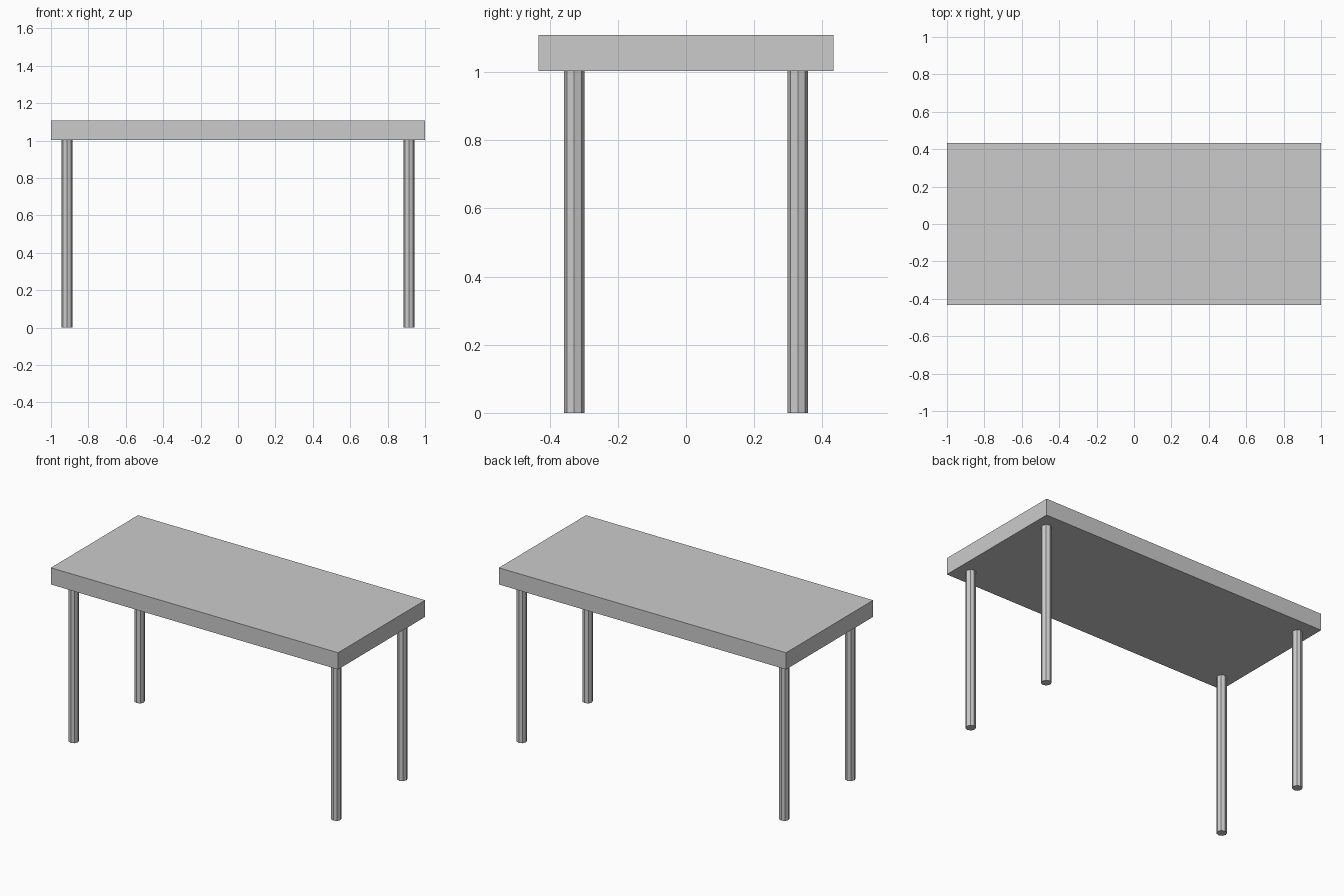
import bpy

# Remove the default cube
cube = bpy.data.objects.get("Cube")
if cube:
    bpy.data.objects.remove(cube, do_unlink=True)

WIDTH, DEPTH, HEIGHT = 2.0, 0.866, 1.108
LEG_HEIGHT, LEG_RADIUS = 1.003, 0.03
LEG_X, LEG_Y = 0.914, 0.328

# Single grey material
grey = bpy.data.materials.new("plain_grey")
grey.use_nodes = True
colour = (0.6, 0.6, 0.6, 1)
grey.diffuse_color = colour
grey.node_tree.nodes["Principled BSDF"].inputs["Base Color"].default_value = colour


def finish(name):
    obj = bpy.context.object
    obj.name = name
    obj.data.materials.append(grey)
    return obj


# Slab top
bpy.ops.mesh.primitive_cube_add(size=1, location=(0, 0, (HEIGHT + LEG_HEIGHT) / 2))
top = finish("table_top")
top.scale = (WIDTH, DEPTH, HEIGHT - LEG_HEIGHT)
bpy.ops.object.transform_apply(location=False, rotation=False, scale=True)

# Four faceted round legs
for side, sx in (("left", 1), ("right", -1)):
    for end, sy in (("front", -1), ("back", 1)):
        bpy.ops.mesh.primitive_cylinder_add(
            vertices=8, radius=LEG_RADIUS, depth=LEG_HEIGHT,
            location=(sx * LEG_X, sy * LEG_Y, LEG_HEIGHT / 2))
        finish(f"{end}_{side}_leg")
